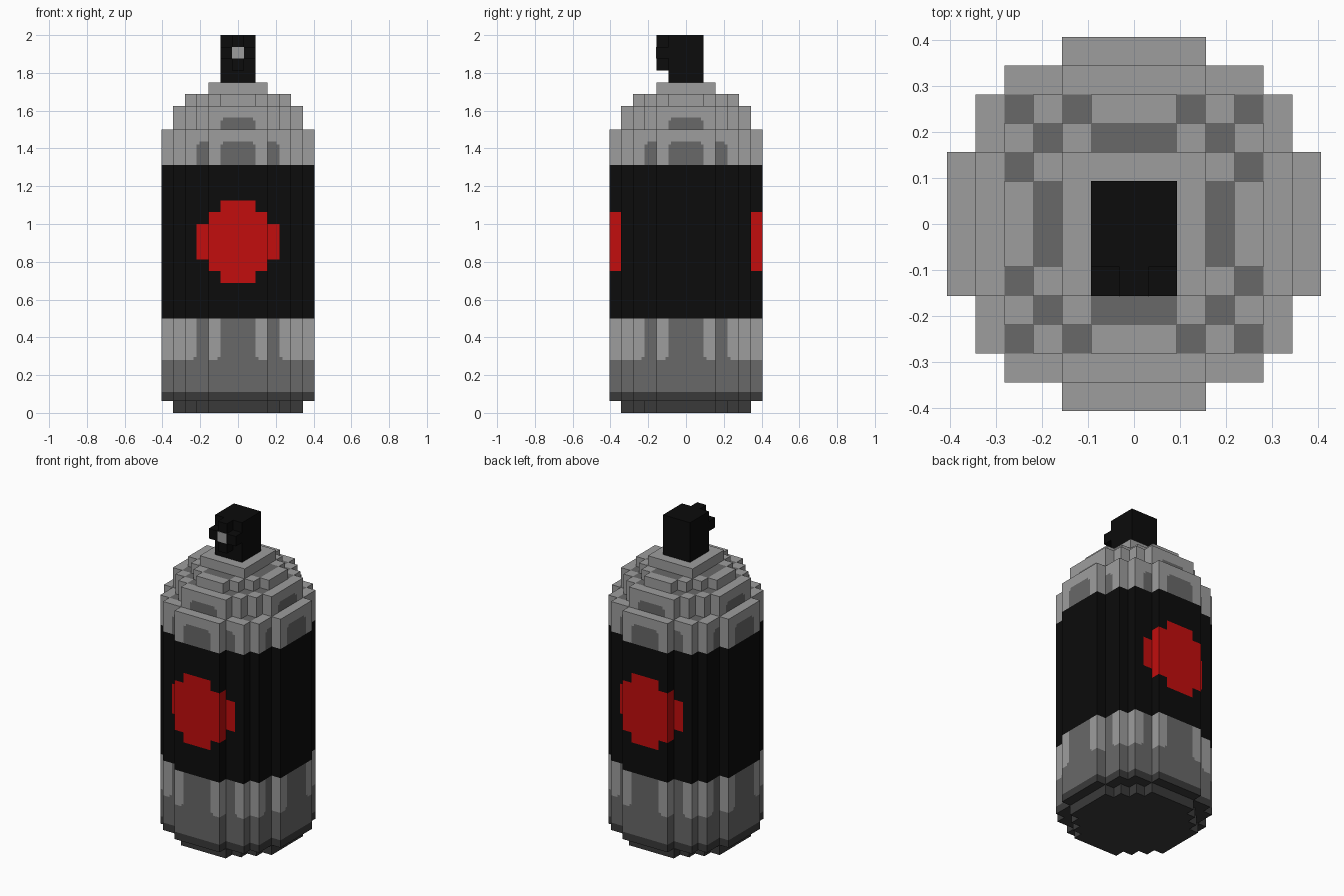
import bpy, bmesh
from mathutils import Vector

old = bpy.data.objects.get("Cube")
if old:
    bpy.data.objects.remove(old, do_unlink=True)

U = 0.0625   # one block
N = 4        # fine cells per block, for rounded paint edges


def material(name, *rgb):
    m = bpy.data.materials.new(name)
    m.use_nodes = True
    m.diffuse_color = (*rgb, 1)
    m.node_tree.nodes["Principled BSDF"].inputs["Base Color"].default_value = (*rgb, 1)
    return m


LIGHT, DARK, BASE, BLACK, RED = range(5)
MATS = [
    material("light_grey", 0.34, 0.34, 0.34),
    material("mid_grey", 0.14, 0.14, 0.14),
    material("charcoal", 0.042, 0.042, 0.042),
    material("black", 0.0035, 0.0035, 0.0035),
    material("red", 0.54, 0.004, 0.004),
]


def finish(name, bm):
    bmesh.ops.recalc_face_normals(bm, faces=bm.faces)
    bmesh.ops.scale(bm, vec=(U, U, U), verts=bm.verts)
    me = bpy.data.meshes.new(name)
    bm.to_mesh(me)
    bm.free()
    for m in MATS:
        me.materials.append(m)
    ob = bpy.data.objects.new(name, me)
    bpy.context.collection.objects.link(ob)
    return ob


def tier(name, steps, levels, rule):
    """Stepped disc: steps[i] is the half width of block row i from the centre."""
    bm = bmesh.new()
    verts = {}

    def vert(i, j, z):
        if (i, j, z) not in verts:
            verts[i, j, z] = bm.verts.new((i / N, j / N, z))
        return verts[i, j, z]

    size = int((len(steps) - 0.5) * N)
    span = range(-size, size)
    cells = {(i, j) for i in span for j in span
             if abs(i + 0.5) / N < steps[round(abs(j + 0.5) / N)]}
    for i, j in cells:
        ring = [(i, j), (i + 1, j), (i + 1, j + 1), (i, j + 1)]
        for z in (levels[0], levels[-1]):
            bm.faces.new([vert(*p, z) for p in ring])
        beside = [(i, j - 1), (i + 1, j), (i, j + 1), (i - 1, j)]
        for k, other in enumerate(beside):
            if other in cells:
                continue
            a, b = ring[k], ring[(k + 1) % 4]
            for lo, hi in zip(levels, levels[1:]):
                bm.faces.new([vert(*a, lo), vert(*b, lo), vert(*b, hi), vert(*a, hi)])
    bmesh.ops.recalc_face_normals(bm, faces=bm.faces)
    for f in bm.faces:
        f.material_index = rule(f.calc_center_median(), f.normal)
    return finish(name, bm)


def box(name, lo, hi, mat):
    bm = bmesh.new()
    bmesh.ops.create_cube(bm, size=1)
    lo, hi = Vector(lo), Vector(hi)
    for v in bm.verts:
        v.co = (lo + hi) / 2 + v.co * (hi - lo)
    for f in bm.faces:
        f.material_index = mat
    return finish(name, bm)


def top_patch(*blocks):
    """Shaded blocks on a top face, mirrored to all quarters."""
    return lambda c: DARK if (round(abs(c.x)), round(abs(c.y))) in blocks else LIGHT


def across(c, n):
    return abs(c.y) if abs(n.x) > 0.5 else abs(c.x)


def arch(inside, z, top):
    """True inside a column with a rounded upper corner."""
    corner = max(0, 0.5 - inside) ** 2 + max(0, z - top + 0.5) ** 2
    return inside > 0 and z < top and corner < 0.25


body_top = top_patch((4, 4))
shoulder_top = top_patch((2, 4), (4, 2), (3, 3))
neck_top = top_patch((0, 3), (1, 3), (3, 0), (3, 1))


def body_rule(c, n):
    if n.z > 0.5:
        return body_top(c)
    if n.z < -0.5 or c.z < 1.75:
        return BASE
    # Label band with a stepped red disc front and back
    if 8 < c.z < 21:
        for half_width, half_height in ((1.5, 3.5), (2.5, 2.5), (3.5, 1.5)):
            if abs(c.x) <= half_width + 0.01:
                return RED if abs(c.y) > 5.4 and abs(c.z - 14.5) < half_height else BLACK
        return BLACK
    # Shaded columns above and below the label
    t = across(c, n)
    inside = (1.5 if t < 2.5 else 3.5) - t
    if c.z > 21:
        return DARK if arch(inside, c.z, 23) else LIGHT
    flare = -0.5 < inside and c.z < 5 and (0.5 + inside) ** 2 + (5 - c.z) ** 2 > 0.25
    return DARK if c.z < 4.5 or inside > 0 or flare else LIGHT


def shoulder_rule(c, n):
    if abs(n.z) > 0.5:
        return shoulder_top(c)
    return DARK if arch(1.5 - across(c, n), c.z, 25) else LIGHT


def neck_rule(c, n):
    return neck_top(c) if n.z > 0.5 else LIGHT


# Can, from the foot up
ELEVEN = [5.5, 5.5, 5.5, 4.5, 3.5, 2.5]
tier("can_foot", ELEVEN, [0, 1], lambda c, n: BASE)
tier("can_body", [6.5, 6.5, 6.5, 5.5, 5.5, 4.5, 2.5],
     [1, 1.75, 4.5, 4.75, 5, 8, 11, 12, 13, 16, 17, 18, 21, 22.5, 22.75, 23, 24], body_rule)
tier("can_shoulder", ELEVEN, [24, 24.5, 24.75, 25, 26], shoulder_rule)
tier("can_neck", [4.5, 4.5, 3.5, 2.5, 1.5], [26, 27], neck_rule)
box("neck_plate", (-2.5, -2.5, 27), (2.5, 2.5, 28), LIGHT)

# Spray button with a cross-shaped spout
box("spray_button", (-1.5, -1.5, 28), (1.5, 1.5, 32), BLACK)
box("spout_upright", (-0.5, -2.5, 29), (0.5, -1.5, 32), BLACK)
for side, x in (("right", -1), ("left", 1)):
    box("spout_arm_" + side, (x - 0.5, -2.5, 30), (x + 0.5, -1.5, 31), BLACK)
box("spout_hole", (-0.5, -2.54, 30), (0.5, -2.5, 31), LIGHT)
